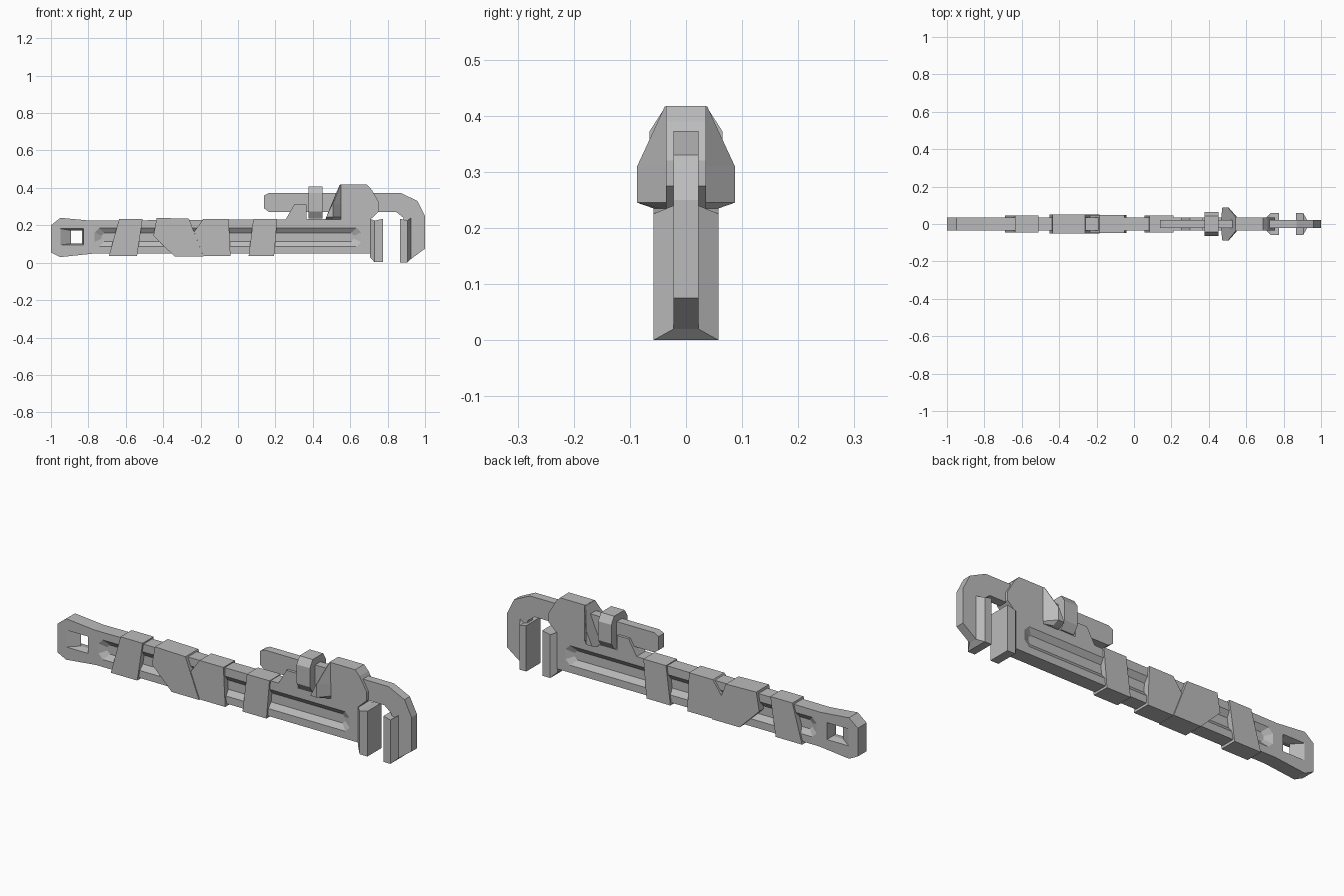
import bpy, bmesh

old = bpy.data.objects.get("Cube")
if old:
    bpy.data.objects.remove(old, do_unlink=True)

steel = bpy.data.materials.new("plain grey")
steel.use_nodes = True
GREY = (0.5, 0.5, 0.5, 1)
steel.diffuse_color = GREY
steel.node_tree.nodes["Principled BSDF"].inputs["Base Color"].default_value = GREY


def loft(name, rings):
    """Skin a list of equal-length point rings and cap both ends."""
    bm = bmesh.new()
    loops = [[bm.verts.new(p) for p in ring] for ring in rings]
    n = len(loops[0])
    for a, b in zip(loops, loops[1:]):
        for i in range(n):
            j = (i + 1) % n
            bm.faces.new((a[i], a[j], b[j], b[i]))
    bm.faces.new(loops[0][::-1])
    bm.faces.new(loops[-1])
    bmesh.ops.recalc_face_normals(bm, faces=bm.faces)
    mesh = bpy.data.meshes.new(name)
    bm.to_mesh(mesh)
    bm.free()
    mesh.materials.append(steel)
    ob = bpy.data.objects.new(name, mesh)
    bpy.context.collection.objects.link(ob)
    return ob


def side(profile, y):
    return [(x, y, z) for x, z in profile]


def slab(name, profile, half):
    return loft(name, [side(profile, -half), side(profile, half)])


def rect(x0, x1, z0, z1):
    return [(x0, z0), (x1, z0), (x1, z1), (x0, z1)]


def clipped(x0, x1, z0, z1, c):
    return [(x0 + c, z0), (x1 - c, z0), (x1, z0 + c), (x1, z1 - c),
            (x1 - c, z1), (x0 + c, z1), (x0, z1 - c), (x0, z0 + c)]


def cut(target, cutter):
    cutter.hide_render = True
    cutter.hide_set(True)
    mod = target.modifiers.new(cutter.name, "BOOLEAN")
    mod.operation, mod.solver, mod.object = "DIFFERENCE", "EXACT", cutter


# Handle and head housing in one outline
BODY = 0.036
body = slab("handle_and_head", [
    (-1, .055), (-1, .2), (-.95, .24), (-.79, .225), (.255, .232), (.30, .31),
    (.365, .31), (.365, .235), (.54, .235), (.545, .417), (.69, .417),
    (.715, .39), (.755, .32), (.755, .275), (.712, .235), (.712, .048),
    (-.78, .048), (-.95, .03)], BODY)

# Tapered hanging hole through the end
wide, narrow = rect(-.95, -.825, .095, .182), rect(-.892, -.833, .102, .172)
cut(body, loft("hole_cutter", [side(wide, -BODY - .001), side(narrow, 0),
                               side(wide, BODY + .001)]))

# Long sloped groove on both faces
for tag, s in (("front", -1), ("back", 1)):
    cut(body, loft(tag + "_groove_cutter", [
        side(clipped(-.768, .66, .085, .188, .025), s * (BODY + .001)),
        side(clipped(-.73, .62, .113, .16, .015), s * .016)]))

# Tape wraps around the handle
wraps = [
    [(-.69, .036), (-.54, .036), (-.51, .235), (-.635, .235)],
    [(-.34, .034), (-.185, .034), (-.262, .235), (-.435, .24), (-.452, .145)],
    [(-.185, .035), (-.04, .035), (-.05, .235), (-.185, .235), (-.235, .165)],
    [(.057, .037), (.193, .037), (.21, .235), (.082, .235)],
]
for i, profile in enumerate(wraps):
    slab("tape_wrap_%d" % (i + 1), profile, (.045, .052, .047, .045)[i])

# Sliding shank with its hooked end
slab("hook_shank", [
    (.14, .29), (.165, .272), (.845, .272), (.885, .24), (.885, .02), (.925, .02),
    (1, .075), (1, .25), (.96, .33), (.87, .373), (.165, .373), (.14, .36)], .022)

# Adjusting nut, eight-sided around the shank
NUT = [(-.04, .237), (.04, .237), (.065, .275), (.065, .372),
       (.042, .408), (-.042, .408), (-.065, .372), (-.065, .275)]
loft("adjusting_nut", [[(x, y, z) for y, z in NUT] for x in (.378, .453)])

# Flared collar on the left of the head: (x, half width, z)
HALF = [(.468, .05, .232), (.472, .087, .245), (.503, .087, .31), (.543, .038, .416)]


def collar(x_of, w_of):
    half = [(x_of(x), w_of(w), z) for x, w, z in HALF]
    return half + [(x, -w, z) for x, w, z in reversed(half)]


loft("head_collar", [collar(lambda x: x, lambda w: w),
                     collar(lambda x: max(x + .003, .507), lambda w: w),
                     collar(lambda x: .552, lambda w: min(w, .0355))])


# Jaw blocks: stations of (x, half width, bottom, top)
def jaw(name, stations):
    loft(name, [[(x, -w, z0), (x, w, z0), (x, w, z1), (x, -w, z1)]
                for x, w, z0, z1 in stations])


jaw("fixed_jaw", [(.705, .034, .03, .235), (.73, .058, .003, .225), (.775, .058, .003, .235)])
jaw("hook_jaw", [(.866, .058, 0, .235), (.905, .058, 0, .225), (.925, .022, .02, .24)])
